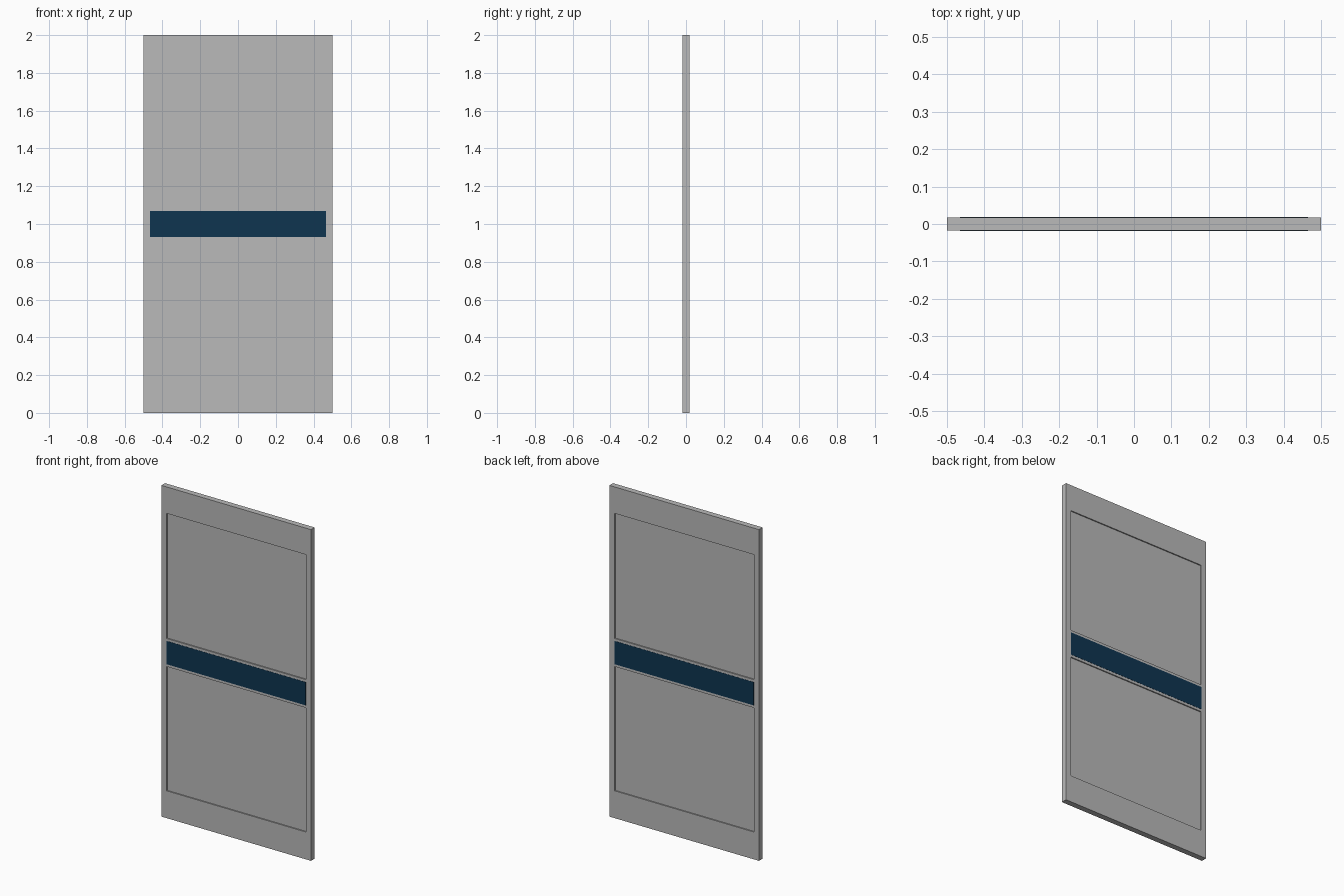
import bpy, bmesh
from mathutils import Matrix, Vector

if "Cube" in bpy.data.objects:
    bpy.data.objects.remove(bpy.data.objects["Cube"])

T = 0.0175                      # half thickness of the door
PX = 0.465                      # half width of the sunk panels and stripe
PANELS = [(0.165, 0.915), (1.085, 1.84)]
DEPTH = 0.007                   # how far the panels are sunk


def material(name, rgb):
    m = bpy.data.materials.new(name)
    m.diffuse_color = (*rgb, 1)
    m.use_nodes = True
    m.node_tree.nodes["Principled BSDF"].inputs["Base Color"].default_value = m.diffuse_color
    return m


grey = material("grey", (0.49, 0.49, 0.49))
blue = material("dark_blue", (0.0045, 0.035, 0.081))


def box(bm, size, centre):
    bmesh.ops.create_cube(bm, size=1, matrix=Matrix.Translation(centre)
                          @ Matrix.Diagonal((*size, 1)))


def finish(bm, name, mat):
    me = bpy.data.meshes.new(name)
    bm.to_mesh(me)
    bm.free()
    me.materials.append(mat)
    ob = bpy.data.objects.new(name, me)
    bpy.context.collection.objects.link(ob)


# door slab, sliced along the panel borders
bm = bmesh.new()
box(bm, (1, 2 * T, 2), (0, 0, 1))
cuts = [(Vector((x, 0, 0)), Vector((1, 0, 0))) for x in (-PX, PX)]
cuts += [(Vector((0, 0, z)), Vector((0, 0, 1))) for p in PANELS for z in p]
for co, no in cuts:
    bmesh.ops.bisect_plane(bm, geom=bm.verts[:] + bm.edges[:] + bm.faces[:],
                           plane_co=co, plane_no=no)

# sink the upper and lower panels on both sides
bm.normal_update()
sunk = []
for f in bm.faces:
    c = f.calc_center_median()
    if abs(f.normal.y) > 0.9 and abs(c.x) < PX and any(a < c.z < b for a, b in PANELS):
        sunk.append(f)
bmesh.ops.inset_individual(bm, faces=sunk, thickness=0, depth=-DEPTH)
finish(bm, "door_slab", grey)

# stripe plates across the middle rail, front and back
for name, s in (("front_stripe", -1), ("back_stripe", 1)):
    bm = bmesh.new()
    box(bm, (2 * PX, 0.003, 0.14), (0, s * (T - 0.0005), 1))
    finish(bm, name, blue)
